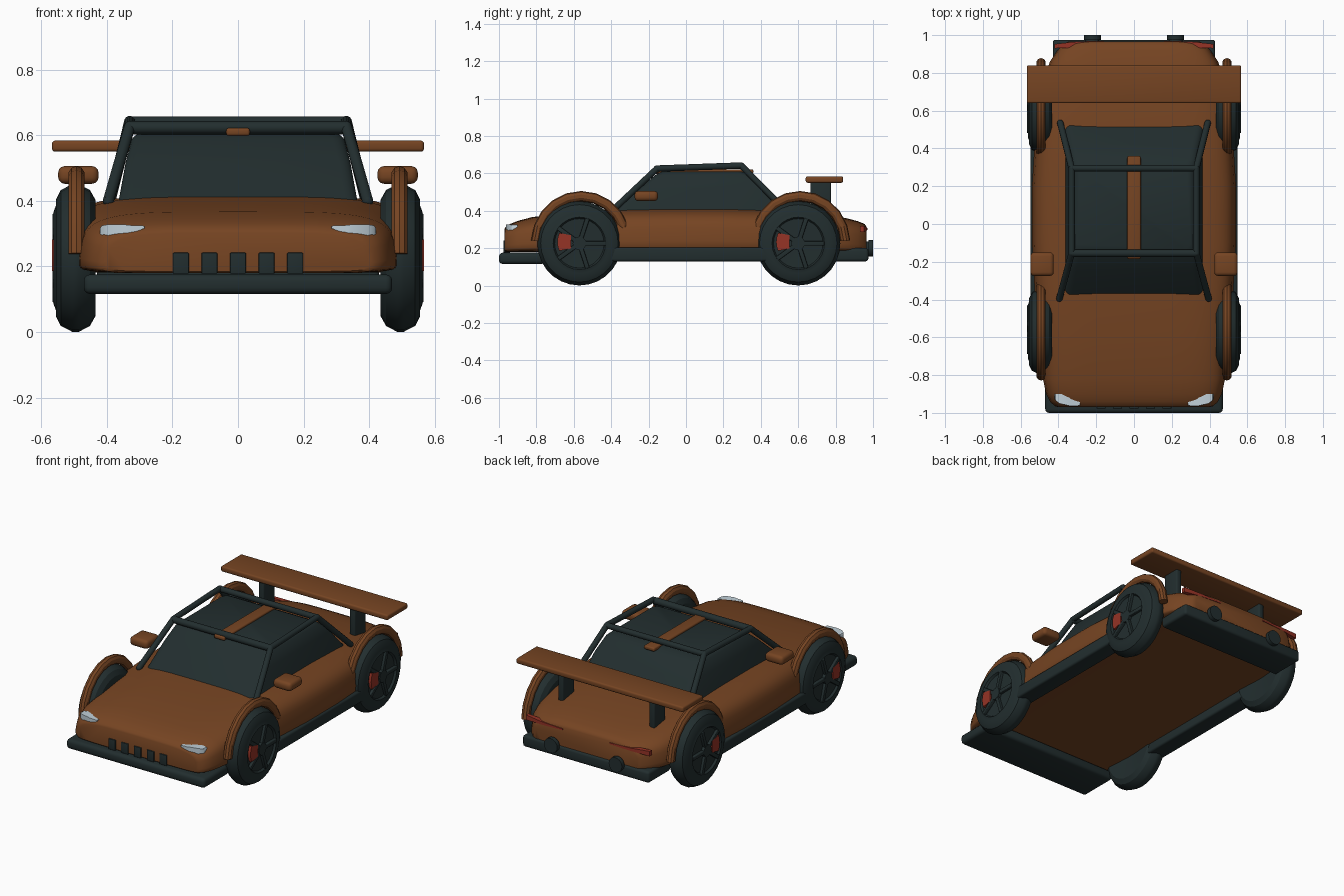
import bpy, bmesh, math
from mathutils import Vector, Matrix

cube = bpy.data.objects.get("Cube")
if cube:
    bpy.data.objects.remove(cube)


def material(name, rgb):
    m = bpy.data.materials.new(name)
    m.use_nodes = True
    m.diffuse_color = (*rgb, 1)
    m.node_tree.nodes["Principled BSDF"].inputs["Base Color"].default_value = (*rgb, 1)
    return m


BROWN = material("copper brown", (0.18, 0.058, 0.016))
DARK = material("dark slate", (0.016, 0.027, 0.028))
RED = material("red", (0.3, 0.033, 0.019))
WHITE = material("pale lamp", (0.53, 0.63, 0.69))


def finish(bm, name, mat, angle=35):
    bmesh.ops.recalc_face_normals(bm, faces=bm.faces)
    mesh = bpy.data.meshes.new(name)
    bm.to_mesh(mesh)
    bm.free()
    mesh.materials.append(mat)
    ob = bpy.data.objects.new(name, mesh)
    bpy.context.collection.objects.link(ob)
    bpy.ops.object.select_all(action="DESELECT")
    ob.select_set(True)
    bpy.context.view_layer.objects.active = ob
    bpy.ops.object.shade_smooth_by_angle(angle=math.radians(angle))


def loft(name, mat, rings, angle=35):
    bm = bmesh.new()
    loops = [[bm.verts.new(p) for p in ring] for ring in rings]
    for a, b in zip(loops, loops[1:]):
        for i in range(len(a)):
            j = (i + 1) % len(a)
            bm.faces.new((a[i], a[j], b[j], b[i]))
    bm.faces.new(loops[0])
    bm.faces.new(loops[-1])
    finish(bm, name, mat, angle)


def box(name, mat, lo, hi, bevel=0.01, turn=None):
    lo, hi = Vector(lo), Vector(hi)
    bm = bmesh.new()
    bmesh.ops.create_cube(bm, size=1, matrix=Matrix.Translation((lo + hi) / 2)
                          @ Matrix.Diagonal((*(hi - lo), 1)))
    bmesh.ops.bevel(bm, geom=bm.edges[:], offset=bevel, segments=3, profile=0.5, affect="EDGES")
    if turn:
        bmesh.ops.transform(bm, matrix=turn, verts=bm.verts)
    finish(bm, name, mat)


def tube(name, mat, points, r, sides=12):
    bm = bmesh.new()
    pts = [Vector(p) for p in points]
    for a, b in zip(pts, pts[1:]):
        d = b - a
        rot = d.to_track_quat("Z", "Y").to_matrix().to_4x4()
        bmesh.ops.create_cone(bm, cap_ends=True, segments=sides, radius1=r, radius2=r,
                              depth=d.length, matrix=Matrix.Translation((a + b) / 2) @ rot)
    for p in pts:
        bmesh.ops.create_uvsphere(bm, u_segments=sides, v_segments=8, radius=r,
                                  matrix=Matrix.Translation(p))
    finish(bm, name, mat)


# Body shell: rounded sections along the length (y, half width, bottom, top)
SECTIONS = [(-0.97, 0.40, 0.185, 0.303), (-0.964, 0.42, 0.18, 0.314), (-0.94, 0.445, 0.18, 0.33),
            (-0.9, 0.465, 0.18, 0.346), (-0.82, 0.482, 0.18, 0.367), (-0.6, 0.497, 0.18, 0.39),
            (-0.37, 0.525, 0.18, 0.412), (-0.1, 0.54, 0.18, 0.417), (0.2, 0.54, 0.18, 0.417),
            (0.45, 0.525, 0.18, 0.411), (0.65, 0.5, 0.18, 0.395), (0.8, 0.465, 0.18, 0.372),
            (0.86, 0.445, 0.18, 0.36), (0.92, 0.405, 0.18, 0.344), (0.955, 0.37, 0.18, 0.33),
            (0.965, 0.35, 0.19, 0.315)]


def body_ring(y, w, zb, zt, n=48):
    mid = zb + 0.25 * (zt - zb)
    ring = []
    for i in range(n):
        a = math.tau * i / n
        c, s = math.cos(a), math.sin(a)
        e = 0.45 if s > 0 else 0.3
        up = math.copysign(abs(s) ** e, s)
        ring.append((w * (1 - 0.04 * max(up, 0)) * math.copysign(abs(c) ** e, c), y,
                     mid + (zt - mid if s > 0 else mid - zb) * up))
    return ring


loft("body_shell", BROWN, [body_ring(*s) for s in SECTIONS])

# Grille slots
for i in range(5):
    x = (i - 2) * 0.087
    box(f"grille_slot_{i + 1}", DARK, (x - 0.024, -0.977, 0.178), (x + 0.024, -0.94, 0.242), 0.003)

# Splitter, diffuser and roof strip
box("front_splitter", DARK, (-0.47, -1.0, 0.116), (0.47, -0.75, 0.176), 0.02)
box("rear_diffuser", DARK, (-0.43, 0.76, 0.13), (0.43, 0.975, 0.2), 0.015)
box("roof_strip", BROWN, (-0.036, -0.185, 0.598), (0.036, 0.36, 0.622), 0.008)


# Cabin glass: tapering rounded rectangles
def glass_ring(z, hw, y0, y1, r=0.035):
    ring = []
    for cx, cy, a0 in ((hw - r, y1 - r, 0), (r - hw, y1 - r, 90),
                       (r - hw, y0 + r, 180), (hw - r, y0 + r, 270)):
        for k in range(5):
            a = math.radians(a0 + 22.5 * k)
            ring.append((cx + r * math.cos(a), cy + r * math.sin(a), z))
    return ring


loft("cabin_glass", DARK, [glass_ring(0.37, 0.37, -0.41, 0.55), glass_ring(0.42, 0.36, -0.36, 0.5),
                           glass_ring(0.52, 0.342, -0.25, 0.42), glass_ring(0.59, 0.323, -0.165, 0.34),
                           glass_ring(0.61, 0.3, -0.13, 0.3)])

# Roof cross bars
tube("front_roof_bar", DARK, [(-0.325, -0.155, 0.623), (0.325, -0.155, 0.623)], 0.02)
tube("rear_roof_bar", DARK, [(-0.33, 0.295, 0.64), (0.33, 0.295, 0.64)], 0.017)

# Wing
box("rear_wing", BROWN, (-0.567, 0.64, 0.55), (0.567, 0.84, 0.584), 0.01)

# Tyre with rim lip and recessed face, as (radius, x)
TYRE = [(0.004, 0.45), (0.15, 0.437), (0.178, 0.435), (0.207, 0.451), (0.225, 0.485), (0.225, 0.505),
        (0.207, 0.54), (0.178, 0.555), (0.16, 0.555), (0.14, 0.562), (0.132, 0.55), (0.004, 0.548)]

# Lamp stations: x, rear y, front y, middle z, half height
HEADLIGHT = [(0.285, -0.9, -0.962, 0.32, 0.004), (0.335, -0.9, -0.963, 0.312, 0.014),
             (0.345, -0.9, -0.962, 0.304, 0.024), (0.395, -0.9, -0.95, 0.303, 0.025),
             (0.415, -0.9, -0.935, 0.303, 0.022), (0.42, -0.9, -0.925, 0.303, 0.014)]
TAIL_LIGHT = [(0.16, 0.935, 0.97, 0.304, 0.004), (0.3, 0.935, 0.966, 0.303, 0.009),
              (0.42, 0.93, 0.953, 0.303, 0.015)]

for sx, side in ((1, "left"), (-1, "right")):
    # Lamps
    for name, mat, stations in (("headlight", WHITE, HEADLIGHT), ("tail_light", RED, TAIL_LIGHT)):
        loft(f"{side}_{name}", mat, [[(sx * x, y0, z - h), (sx * x, y1, z - h),
                                      (sx * x, y1, z + h), (sx * x, y0, z + h)]
                                     for x, y0, y1, z, h in stations])

    # Sill, exhaust, wing support, mirror
    xs = sorted((sx * 0.44, sx * 0.548))
    box(f"{side}_sill", DARK, (xs[0], -0.42, 0.13), (xs[1], 0.47, 0.205), 0.012)
    xs = sorted((sx * 0.292, sx * 0.328))
    box(f"{side}_wing_support", DARK, (xs[0], 0.665, 0.34), (xs[1], 0.775, 0.56), 0.008)
    xs = sorted((sx * 0.425, sx * 0.548))
    box(f"{side}_mirror", BROWN, (xs[0], -0.275, 0.452), (xs[1], -0.15, 0.506), 0.02)
    bm = bmesh.new()
    for r, y0, y1 in ((0.036, 0.92, 0.985), (0.045, 0.975, 1.0)):
        bmesh.ops.create_cone(bm, cap_ends=True, segments=20, radius1=r, radius2=r, depth=y1 - y0,
                              matrix=Matrix.Translation((sx * 0.22, (y0 + y1) / 2, 0.2))
                              @ Matrix.Rotation(math.pi / 2, 4, "X"))
    finish(bm, f"{side}_exhaust", DARK)

    # Pillars and roof rail
    tube(f"{side}_roof_frame", DARK, [(sx * 0.395, -0.395, 0.4), (sx * 0.33, -0.155, 0.626),
                                      (sx * 0.33, 0.295, 0.642), (sx * 0.39, 0.535, 0.4)], 0.017)

    for y, end in ((-0.57, "front"), (0.6, "rear")):
        name = f"{side}_{end}"
        hub = Vector((0, y, 0.226))
        loft(f"{name}_tyre", DARK, [[(sx * x, y + r * math.cos(a), hub.z + r * math.sin(a))
                                     for a in (math.tau * k / 28 for k in range(28))]
                                    for r, x in TYRE], 30)
        # Spokes and hub
        xs = sorted((sx * 0.54, sx * 0.566))
        for k in range(5):
            turn = Matrix.Translation(hub) @ Matrix.Rotation(math.tau * k / 5, 4, "X")
            box(f"{name}_spoke_{k + 1}", DARK, (xs[0], 0.01, -0.012), (xs[1], 0.14, 0.012), 0.004, turn)
        bm = bmesh.new()
        bmesh.ops.create_cone(bm, cap_ends=True, segments=20, radius1=0.036, radius2=0.036, depth=0.035,
                              matrix=Matrix.Translation((sx * 0.55, y, hub.z))
                              @ Matrix.Rotation(math.pi / 2, 4, "Y"))
        finish(bm, f"{name}_hub", DARK)
        # Brake caliper: a ring sector on the forward side
        sector = [(r, math.radians(180 + d)) for r, ds in
                  ((0.118, (-24, -12, 0, 12, 24)), (0.058, (38, -38))) for d in ds]
        loft(f"{name}_caliper", RED, [[(sx * x, y + r * math.cos(a), hub.z + 0.008 + r * math.sin(a))
                                       for r, a in sector] for x in (0.54, 0.567)])
        # Wheel arch
        arch = []
        for k in range(11):
            a = math.radians(3 + 17.4 * k)
            ring = []
            for j in range(10):
                b = math.tau * j / 10
                r = 0.252 + 0.028 * math.cos(b)
                ring.append((sx * (0.492 + 0.026 * math.sin(b)),
                             y + 0.01 + 0.96 * r * math.cos(a), hub.z + r * math.sin(a)))
            arch.append(ring)
        loft(f"{name}_arch", BROWN, arch, 25)
